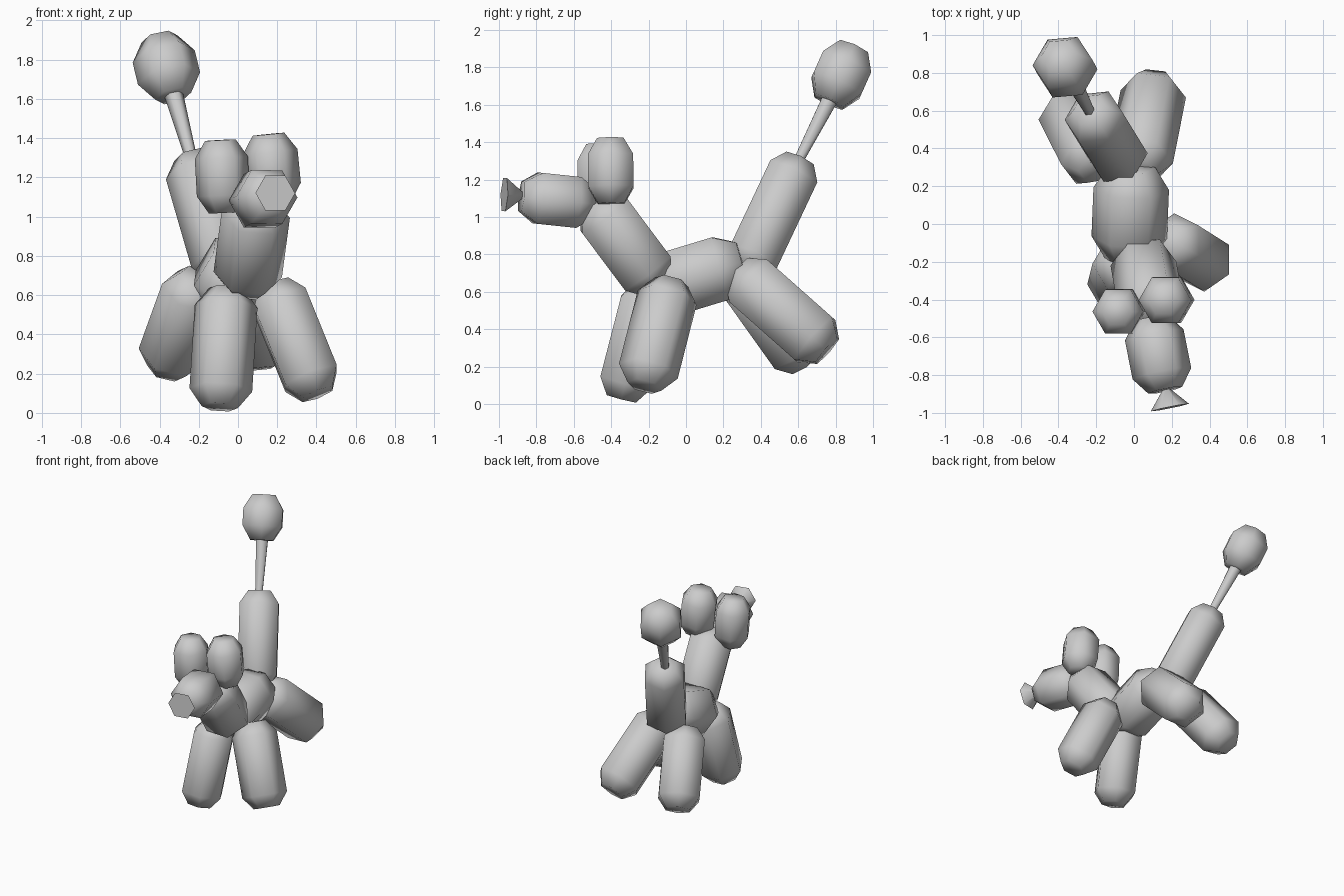
import bpy, bmesh, math
from mathutils import Vector

cube = bpy.data.objects.get("Cube")
if cube:
    bpy.data.objects.remove(cube, do_unlink=True)

# Single rubber colour
GRAY = (0.6, 0.6, 0.6, 1.0)
rubber = bpy.data.materials.new("plain gray")
rubber.use_nodes = True
rubber.diffuse_color = GRAY
bsdf = next(n for n in rubber.node_tree.nodes if n.type == 'BSDF_PRINCIPLED')
bsdf.inputs["Base Color"].default_value = GRAY

SIDES = 6


def lathe(name, start, end, profile, roll=0.0):
    """Six-sided closed tube along start-end; profile = (distance, radius) rings."""
    start, end = Vector(start), Vector(end)
    axis = (end - start).normalized()
    u = Vector((1, 0, 0))
    u = (u - axis * u.dot(axis)).normalized()
    v = axis.cross(u)
    bm = bmesh.new()
    rings = []
    for dist, radius in profile:
        ring = []
        for i in range(SIDES):
            a = math.tau * i / SIDES + math.radians(roll)
            offset = (u * math.cos(a) + v * math.sin(a)) * radius
            ring.append(bm.verts.new(start + axis * dist + offset))
        rings.append(ring)
    for low, high in zip(rings, rings[1:]):
        for i in range(SIDES):
            j = (i + 1) % SIDES
            bm.faces.new((low[i], low[j], high[j], high[i]))
    bm.faces.new(rings[0][::-1])
    bm.faces.new(rings[-1])
    mesh = bpy.data.meshes.new(name)
    bm.to_mesh(mesh)
    bm.free()
    mesh.materials.append(rubber)
    obj = bpy.data.objects.new(name, mesh)
    bpy.context.collection.objects.link(obj)
    bpy.ops.object.select_all(action='DESELECT')
    obj.select_set(True)
    bpy.context.view_layer.objects.active = obj
    bpy.ops.object.shade_smooth_by_angle(angle=math.radians(70))
    return obj


def balloon(name, start, end, radius, inset=0.09, cap=0.58, roll=0.0):
    """Inflated segment: straight sides with a chamfered cap at both ends."""
    length = (Vector(end) - Vector(start)).length
    lathe(name, start, end, [(0, radius * cap), (inset, radius),
                             (length - inset, radius), (length, radius * cap)], roll)


# Trunk: body, neck and raised tail segment
balloon("body", (-0.03, -0.186, 0.612), (-0.01, 0.302, 0.76), 0.2, inset=0.12, cap=0.62)
balloon("neck", (0.04, -0.156, 0.633), (0.10, -0.49, 1.08), 0.175)
balloon("tail", (-0.06, 0.32, 0.70), (-0.235, 0.605, 1.305), 0.16)

# Head: snout and two ears
balloon("snout", (0.09, -0.50, 1.07), (0.165, -0.88, 1.11), 0.158)
balloon("left_ear", (0.19, -0.40, 1.07), (0.155, -0.405, 1.42), 0.14)
balloon("right_ear", (-0.07, -0.46, 1.02), (-0.09, -0.465, 1.39), 0.135)

# Legs, each splayed its own way
balloon("left_front_leg", (0.18, -0.08, 0.65), (0.405, -0.222, 0.095), 0.162, roll=30)
balloon("right_front_leg", (-0.055, -0.19, 0.63), (-0.093, -0.345, 0.03), 0.16)
balloon("left_hind_leg", (0.02, 0.275, 0.71), (0.115, 0.755, 0.285), 0.175)
balloon("right_hind_leg", (-0.20, 0.295, 0.69), (-0.37, 0.63, 0.22), 0.168)

# Thin uninflated tail end with a small bubble at the tip
lathe("tail_stem", (-0.228, 0.58, 1.26), (-0.335, 0.78, 1.65),
      [(0, 0.028), (0.45, 0.05)])
balloon("tail_bubble", (-0.33, 0.765, 1.615), (-0.40, 0.895, 1.905), 0.162, inset=0.10)

# Flared knot on the nose
lathe("nose_knot", (0.168, -0.862, 1.115), (0.19, -0.972, 1.12),
      [(0, 0.008), (0.112, 0.103)])
